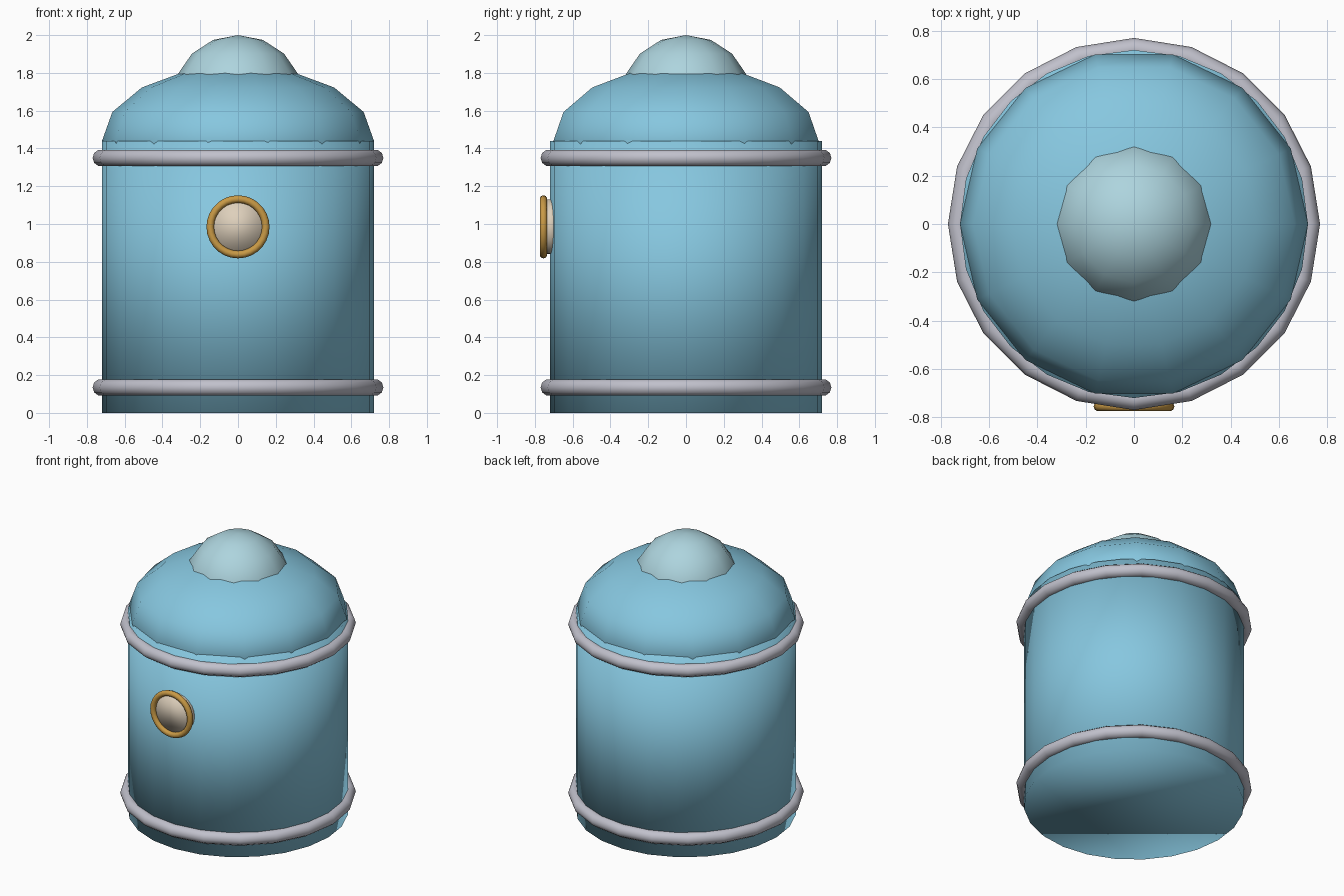
import bpy
from math import pi

if "Cube" in bpy.data.objects:
    bpy.data.objects.remove(bpy.data.objects["Cube"], do_unlink=True)


def material(name, rgb):
    mat = bpy.data.materials.new(name)
    mat.use_nodes = True
    color = (*rgb, 1)
    mat.diffuse_color = color
    mat.node_tree.nodes["Principled BSDF"].inputs["Base Color"].default_value = color
    return mat


sky_blue = material("sky blue", (0.24, 0.57, 0.74))
pale_blue = material("pale blue", (0.42, 0.66, 0.73))
silver = material("silver", (0.53, 0.53, 0.60))
gold = material("gold", (0.58, 0.32, 0.06))
cream = material("cream", (0.73, 0.63, 0.50))


def finish(name, mat):
    obj = bpy.context.object
    obj.name = name
    obj.data.materials.append(mat)
    bpy.ops.object.shade_smooth()
    return obj


def ellipsoid(name, segments, radius, height, z, mat):
    bpy.ops.mesh.primitive_uv_sphere_add(
        segments=segments, ring_count=8, radius=1, location=(0, 0, z),
        rotation=(0, 0, pi / 2))
    bpy.context.object.scale = (radius, radius, height)
    finish(name, mat)


def ring(name, segments, major, minor, location, mat, tilt=0):
    bpy.ops.mesh.primitive_torus_add(
        major_segments=segments, minor_segments=10, major_radius=major,
        minor_radius=minor, location=location, rotation=(tilt, 0, 0))
    finish(name, mat)


# Drum body
bpy.ops.mesh.primitive_cylinder_add(vertices=24, radius=0.72, depth=1.44,
                                    location=(0, 0, 0.72))
finish("body", sky_blue)

# Domed lid and its cap
ellipsoid("dome", 14, 0.72, 0.40, 1.44, sky_blue)
ellipsoid("dome_cap", 12, 0.345, 0.335, 1.665, pale_blue)

# Metal bands
for name, z in (("lower_band", 0.135), ("upper_band", 1.35)):
    ring(name, 20, 0.725, 0.045, (0, 0, z), silver)

# Round window on the front
bpy.ops.mesh.primitive_cylinder_add(vertices=24, radius=0.145, depth=0.07,
                                    location=(0, -0.715, 0.985),
                                    rotation=(pi / 2, 0, 0))
finish("window_pane", cream)
ring("window_frame", 28, 0.147, 0.02, (0, -0.755, 0.985), gold, pi / 2)
